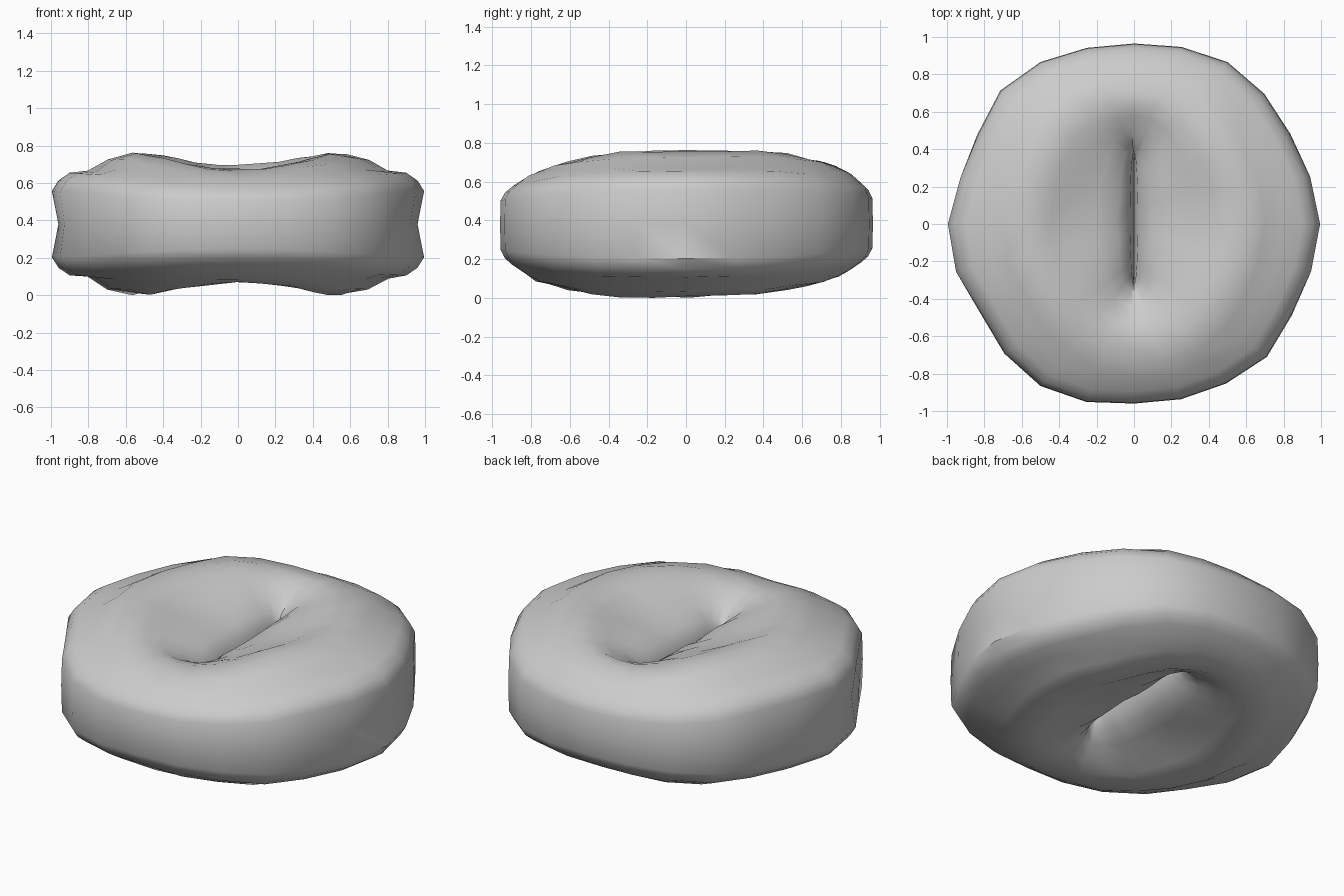
import bpy, bmesh, math, random

if "Cube" in bpy.data.objects:
    bpy.data.objects.remove(bpy.data.objects["Cube"])

random.seed(7)
SEG = 24

# Half section: (inner-to-outer fraction, height fraction at the sides, height fraction at front and back)
half = [(0.02, 0.42, 0.40), (0.09, 0.60, 0.58), (0.20, 0.70, 0.77), (0.34, 0.78, 0.92),
        (0.45, 0.90, 1.0), (0.57, 1.0, 0.99), (0.70, 0.92, 0.93), (0.80, 0.76, 0.82),
        (0.90, 0.73, 0.67), (0.96, 0.62, 0.56), (0.995, 0.47, 0.42)]
section = ([(0.0, 0.0, 0.0)] + half + [(None, 0.0, 0.0)]
           + [(u, -a, -b) for u, a, b in reversed(half)])

# Outer radius every 15 degrees, starting at +x and turning towards +y
radii = [1.0, .98, .965, .985, 1.0, .98, .965, .975, 1.0, 1.01, .965, .965,
         1.0, .99, .95, .98, 1.0, .985, .96, .97, .985, 1.005, .975, .985]


def heights(s, side):
    # Crest and underside: taller at the two sides, lower at front and back
    w = min(1, side * 1.5)
    top = 0.685 + 0.072 * w + 0.012 * s
    low = 0.065 - 0.06 * w + 0.022 * max(0, s)
    return top, low


# Lumpy ring whose two side lobes press together along a centre seam
bm = bmesh.new()
rings = []
for k in range(SEG):
    a = 2 * math.pi * k / SEG
    c, s = math.cos(a), math.sin(a)
    side = c * c
    r = radii[k]
    top, low = heights(s, side)
    hx, hy = 0.001 * c, 0.03 + 0.34 * s
    # The outer waist is pinched only at the far left and right
    waist = 1.0 - 0.04 * max(0, side * 4 - 3)
    ring = []
    for u, h_side, h_end in section:
        h = h_side * side + h_end * (1 - side)
        if u is None:
            u = waist
        x = hx + (r * c - hx) * u
        y = hy + (r * s - hy) * u
        z = 0.38 + (h * (top - 0.38) if h > 0 else h * (0.38 - low))
        if 0.05 < u < 0.9:
            z += random.uniform(-0.006, 0.006)
            x += random.uniform(-0.008, 0.008)
            y += random.uniform(-0.01, 0.01)
        ring.append(bm.verts.new((x, y, max(z, 0.0))))
    rings.append(ring)

n = len(section)
for k in range(SEG):
    p, q = rings[k], rings[(k + 1) % SEG]
    for j in range(n):
        m = (j + 1) % n
        bm.faces.new((p[j], p[m], q[m], q[j]))
bmesh.ops.recalc_face_normals(bm, faces=bm.faces)

# Rest the underside on the floor
lowest = min(v.co.z for v in bm.verts)
bmesh.ops.translate(bm, verts=bm.verts, vec=(0, 0, -lowest))

mesh = bpy.data.meshes.new("ring_body")
bm.to_mesh(mesh)
bm.free()
body = bpy.data.objects.new("ring_body", mesh)
bpy.context.collection.objects.link(body)

grey = bpy.data.materials.new("plain_grey")
grey.diffuse_color = (0.6, 0.6, 0.6, 1)
grey.use_nodes = True
grey.node_tree.nodes["Principled BSDF"].inputs["Base Color"].default_value = grey.diffuse_color
mesh.materials.append(grey)

bpy.context.view_layer.objects.active = body
body.select_set(True)
bpy.ops.object.shade_smooth_by_angle(angle=math.radians(40))
